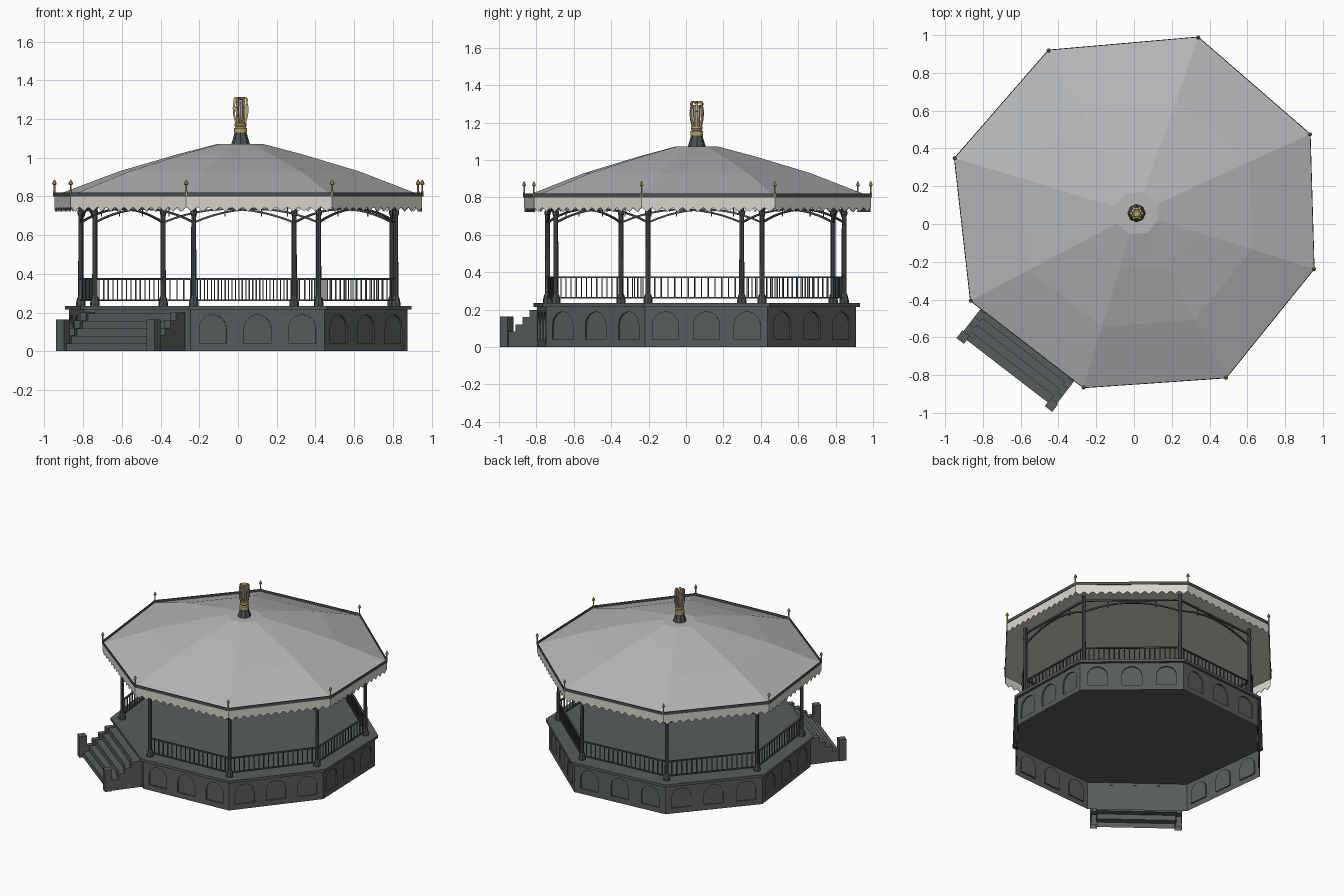
import bpy, bmesh, math
from mathutils import Vector

if "Cube" in bpy.data.objects:
    bpy.data.objects.remove(bpy.data.objects["Cube"])

def mat(name, rgb):
    m = bpy.data.materials.new(name)
    m.diffuse_color = (*rgb, 1)
    m.use_nodes = True
    m.node_tree.nodes["Principled BSDF"].inputs["Base Color"].default_value = m.diffuse_color
    return m

STONE = mat("dark_stone", (0.098, 0.107, 0.110))
IRON = mat("dark_iron", (0.072, 0.080, 0.082))
ROOF = mat("grey_roof", (0.46, 0.465, 0.475))
CREAM = mat("cream_trim", (0.69, 0.67, 0.60))
GOLD = mat("gold", (0.50, 0.37, 0.14))

# Eave corners of the slightly irregular octagon, counter-clockwise
SHIFT = Vector((.007, -.005))
EAVE = [Vector(p) + SHIFT for p in ((-.275, -.862), (.481, -.81), (.947, -.233), (.926, .481),
                                    (.333, .995), (-.46, .926), (-.958, .354), (-.873, -.402))]
C = Vector((.01, .06)) + SHIFT / 2
STAIR_SIDE = 7

def ring(s, c=Vector((0, 0))):
    return [c + (p - c) * s for p in EAVE]

def sides(s):
    r = ring(s)
    return [(r[i], r[(i + 1) % 8]) for i in range(8)]

def finish(bm, name, m):
    bmesh.ops.recalc_face_normals(bm, faces=bm.faces)
    me = bpy.data.meshes.new(name)
    bm.to_mesh(me)
    bm.free()
    me.materials.append(m)
    ob = bpy.data.objects.new(name, me)
    bpy.context.collection.objects.link(ob)
    return ob

def loft(bm, loops, cap=True):
    rows = [[bm.verts.new(p) for p in l] for l in loops]
    n = len(rows[0])
    for a, b in zip(rows, rows[1:]):
        for i in range(n):
            j = (i + 1) % n
            bm.faces.new((a[i], a[j], b[j], b[i]))
    if cap:
        bm.faces.new(rows[0])
        bm.faces.new(rows[-1])

def prism(bm, pts, z0, z1):
    loft(bm, [[(p[0], p[1], z) for p in pts] for z in (z0, z1)])

def lathe(bm, c, prof, n=8):
    loft(bm, [[(c[0] + r * math.cos(k * math.tau / n), c[1] + r * math.sin(k * math.tau / n), z)
               for k in range(n)] for r, z in prof])

def bar(bm, p, q, w, h):
    # rectangular bar from p to q
    p, q = Vector(p), Vector(q)
    d = (q - p).normalized()
    s = d.cross((0, 0, 1))
    s = s.normalized() if s.length > 1e-4 else Vector((1, 0, 0))
    u = s.cross(d)
    o = [s * w / 2 * a + u * h / 2 * b for a, b in ((-1, -1), (1, -1), (1, 1), (-1, 1))]
    loft(bm, [[p + v for v in o], [q + v for v in o]])

def P(v, z):
    return Vector((v[0], v[1], z))

def open_faces(bm, levels):
    # remove the flat faces lying at the given heights
    bm.faces.ensure_lookup_table()
    gone = [f for f in bm.faces if any(all(abs(v.co.z - z) < 1e-4 for v in f.verts) for z in levels)]
    bmesh.ops.delete(bm, geom=gone, context='FACES')

# Hollow base wall with recessed arches, three on each side but the stair side
bm = bmesh.new()
prism(bm, ring(.918), 0, .2155)
base = finish(bm, "base_wall", STONE)
bm = bmesh.new()
for i, (a, b) in enumerate(sides(.918)):
    if i == STAIR_SIDE:
        continue
    d = (b - a).normalized()
    n = Vector((d.y, -d.x))
    prof = [(-.07, .04), (.07, .04)] + [(.07 * math.cos(t * math.pi / 10), .118 + .07 * math.sin(t * math.pi / 10))
                                        for t in range(11)]
    for k in (-1, 0, 1):
        m = (a + b) / 2 + d * k * (b - a).length / 3
        loft(bm, [[P(m + d * x + n * o, z) for x, z in prof] for o in (-.01, .02)])
cutter = finish(bm, "arch_cutter", STONE)
cutter.hide_render = True
mod = base.modifiers.new("arches", 'BOOLEAN')
mod.operation = 'DIFFERENCE'
mod.object = cutter
bpy.context.view_layer.objects.active = base
bpy.ops.object.modifier_apply(modifier=mod.name)
bpy.data.objects.remove(cutter)
bm = bmesh.new()
bm.from_mesh(base.data)
open_faces(bm, (0, .2155))
bm.to_mesh(base.data)
bm.free()

bm = bmesh.new()
prism(bm, ring(.94), .215, .235)
finish(bm, "floor_slab", STONE)

# Hollow stairs with stepped side walls and end pedestals
a, b = sides(1)[STAIR_SIDE]
d = (b - a).normalized()
n = Vector((d.y, -d.x))
mid = d * ((a + b) / 2).dot(d) * .93

def across(bm, l0, l1, prof, cap):
    # extrude an (outward, height) profile across the stair width
    rows = [[bm.verts.new(P(mid + d * l + n * o, z)) for o, z in prof] for l in (l0, l1)]
    for i in range(len(prof) - 1):
        bm.faces.new((rows[0][i], rows[0][i + 1], rows[1][i + 1], rows[1][i]))
    if cap:
        bm.faces.new(rows[0])
        bm.faces.new(rows[1])

def stepped(start, lift, first):
    prof = []
    for k in range(first, 5):
        o = start - .047 * k
        prof += [(o, prof[-1][1] if prof else 0), (o, .039 * (k + 1) + lift)]
    return prof + [(.78, prof[-1][1])]

bm = bmesh.new()
across(bm, -.28, .28, stepped(1.027, 0, 0), False)
finish(bm, "stair_steps", STONE)
bm = bmesh.new()
for s in (-1, 1):
    across(bm, s * .275, s * .313, stepped(1.047, .004, 1) + [(.78, 0)], True)
    across(bm, s * .27, s * .32, [(1.052, 0), (1.052, .163), (1.0, .163), (1.0, 0)], True)
finish(bm, "stair_walls", STONE)

# Posts
bm = bmesh.new()
for p in ring(.854):
    lathe(bm, p, [(.025, .235), (.025, .25), (.019, .275), (.014, .285), (.0125, .7),
                  (.017, .71), (.017, .725), (.013, .73), (.013, .80)])
finish(bm, "posts", IRON)

# Railings on every side but the stairs
bm = bmesh.new()
for i, (a, b) in enumerate(sides(.854)):
    if i == STAIR_SIDE:
        continue
    for z in (.263, .373):
        bar(bm, P(a, z), P(b, z), .012, .009)
    cnt = round((b - a).length / .036)
    for k in range(1, cnt):
        p = a.lerp(b, k / cnt)
        bar(bm, P(p, .263), P(p, .373), .006, .006)
finish(bm, "railings", IRON)

# Top beams and arched braces between the posts
bm = bmesh.new()
for a, b in sides(.854):
    bar(bm, P(a, .755), P(b, .755), .012, .012)
    pts = [P(a.lerp(b, t / 12), .735 - .07 * (t / 6 - 1) ** 2) for t in range(13)]
    for p, q in zip(pts, pts[1:]):
        bar(bm, p, q, .010, .010)
    for t in (3, 9):
        bar(bm, pts[t] - Vector((0, 0, .02)), P(pts[t], .755), .006, .006)
finish(bm, "arched_braces", IRON)

# Roof in gently bulging rings, with the ceiling below
bm = bmesh.new()
loft(bm, [[P(p, z) for p in ring(s, C)] for s, z in ((1, .803), (.65, .93), (.33, 1.02), (.12, 1.072))])
finish(bm, "roof", ROOF)
bm = bmesh.new()
prism(bm, ring(.995, C), .796, .80)
finish(bm, "ceiling", CREAM)

# Thin gutter around the eave
bm = bmesh.new()
for a, b in sides(1):
    bar(bm, P(a, .81), P(b, .81), .004, .022)
finish(bm, "gutter", IRON)

# Toothed valance
bm = bmesh.new()
for a, b in sides(.998):
    N = 13
    for k in range(N):
        q = [P(a.lerp(b, (k + f) / N), z) for f, z in
             ((0, .80), (0, .745), (.2, .738), (.5, .722), (.8, .738), (1, .745), (1, .80))]
        bm.faces.new([bm.verts.new(v) for v in q])
bmesh.ops.remove_doubles(bm, verts=bm.verts, dist=1e-4)
val = finish(bm, "valance", CREAM)
val.modifiers.new("thickness", 'SOLIDIFY').thickness = .004

# Corner finials
bm = bmesh.new()
for p in ring(.998):
    lathe(bm, p, [(.006, .80), (.006, .825), (.005, .83), (.005, .858),
                  (.012, .864), (.010, .872), (.001, .888)], 6)
finish(bm, "corner_finials", GOLD)

# Crowning ornament: iron base, gold collar, curved ribs around a pale core
bm = bmesh.new()
lathe(bm, C, [(.048, 1.07), (.03, 1.132)])
finish(bm, "ornament_base", IRON)
bm = bmesh.new()
lathe(bm, C, [(.034, 1.13), (.034, 1.152), (.026, 1.158), (.032, 1.168), (.03, 1.178), (.02, 1.182)], 12)
for k in range(6):
    t = k * math.pi / 3
    pts = [P(C + Vector((math.cos(t), math.sin(t))) * r, z) for r, z in
           ((.022, 1.175), (.034, 1.22), (.036, 1.26), (.031, 1.285), (.033, 1.306), (.020, 1.31), (.0, 1.304))]
    for p, q in zip(pts, pts[1:]):
        bar(bm, p, q, .012, .010)
finish(bm, "ornament_crown", GOLD)
bm = bmesh.new()
lathe(bm, C, [(.016, 1.17), (.022, 1.295)])
finish(bm, "ornament_core", ROOF)
